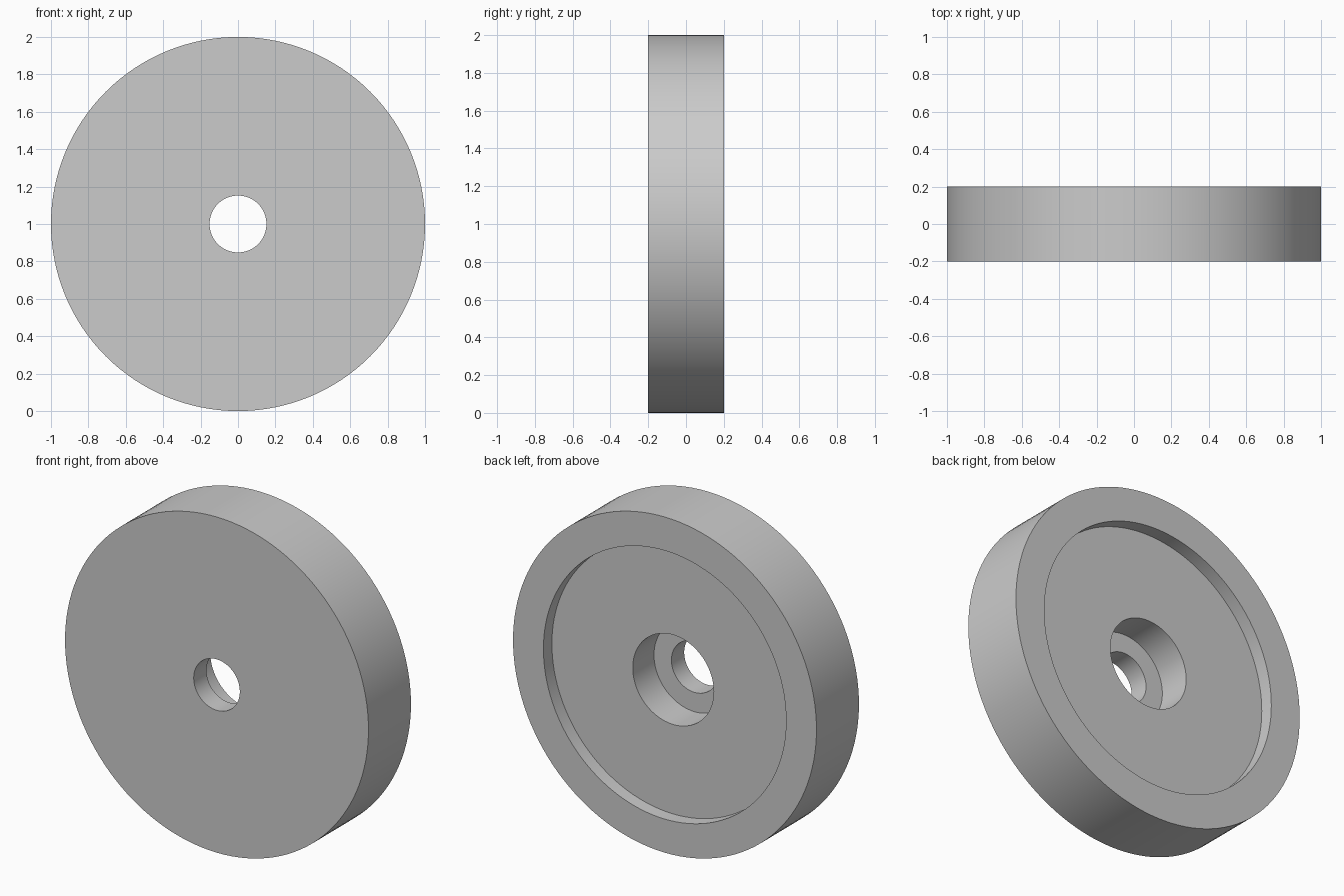
import bpy
import bmesh
from math import cos, sin, tau, radians

cube = bpy.data.objects.get("Cube")
if cube:
    bpy.data.objects.remove(cube, do_unlink=True)

SEGMENTS = 128

grey = bpy.data.materials.new("light_grey")
grey.use_nodes = True
color = (0.6, 0.6, 0.6, 1.0)
grey.diffuse_color = color
grey.node_tree.nodes["Principled BSDF"].inputs["Base Color"].default_value = color

# Closed cross-section (radius, y): plain front, recessed back, stepped bore
profile = [
    (0.152, -0.2), (1.0, -0.2), (1.0, 0.2), (0.8, 0.2),
    (0.8, 0.12), (0.267, 0.12), (0.267, -0.08), (0.152, -0.08),
]


def revolve(name, points, material):
    """Sweep a closed profile around the y axis through z = 1."""
    bm = bmesh.new()
    rings = []
    for radius, y in points:
        angles = [tau * i / SEGMENTS for i in range(SEGMENTS)]
        rings.append([bm.verts.new((radius * cos(a), y, 1 + radius * sin(a)))
                      for a in angles])
    for r, ring in enumerate(rings):
        after = rings[(r + 1) % len(rings)]
        for i in range(SEGMENTS):
            j = (i + 1) % SEGMENTS
            bm.faces.new((ring[i], ring[j], after[j], after[i]))
    bmesh.ops.recalc_face_normals(bm, faces=bm.faces[:])
    mesh = bpy.data.meshes.new(name)
    bm.to_mesh(mesh)
    bm.free()
    mesh.materials.append(material)
    obj = bpy.data.objects.new(name, mesh)
    bpy.context.collection.objects.link(obj)
    return obj


# Wheel disc, smooth around with sharp rims
disc = revolve("recessed_disc", profile, grey)
bpy.ops.object.select_all(action="DESELECT")
disc.select_set(True)
bpy.context.view_layer.objects.active = disc
bpy.ops.object.shade_smooth_by_angle(angle=radians(30))
